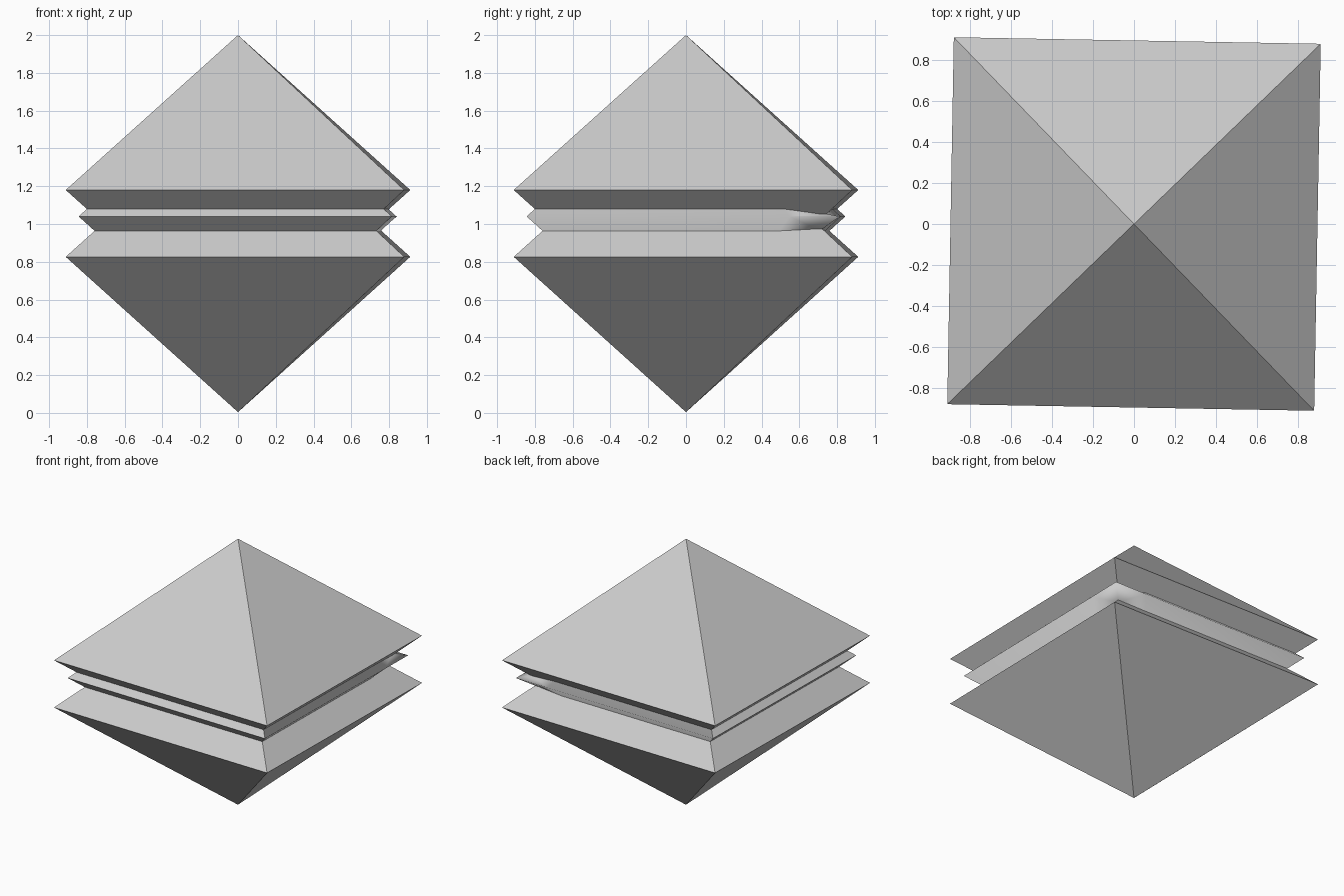
import bpy, bmesh
from mathutils import Vector

if "Cube" in bpy.data.objects:
    bpy.data.objects.remove(bpy.data.objects["Cube"])


def corners(s, z):
    # square slightly turned about z: (+,+), (-,+), (-,-), (+,-)
    a, b = 0.912 * s, 0.88 * s
    return [Vector(p) for p in ((a, b, z), (-b, a, z), (-a, -b, z), (b, -a, z))]


def make(name, verts, faces, smooth=()):
    bm = bmesh.new()
    vs = [bm.verts.new(v) for v in verts]
    for i, f in enumerate(faces):
        face = bm.faces.new([vs[k] for k in f])
        face.smooth = i in smooth
    bmesh.ops.recalc_face_normals(bm, faces=bm.faces[:])
    me = bpy.data.meshes.new(name)
    bm.to_mesh(me)
    bm.free()
    ob = bpy.data.objects.new(name, me)
    bpy.context.collection.objects.link(ob)
    return ob


def octahedron(name, s, z, h):
    verts = corners(s, z) + [(0, 0, z + h), (0, 0, z - h)]
    faces = [(i, (i + 1) % 4, t) for i in range(4) for t in (4, 5)]
    return make(name, verts, faces)


# Upper and lower interpenetrating crystals
octahedron("upper_crystal", 1.0, 1.18, 0.82)
octahedron("lower_crystal", 1.0, 0.826, 0.822)

# Middle crystal with one chipped back right corner
z, h = 1.04, 0.765
c = corners(0.925, z)
side_chip = c[3].lerp(c[0], 0.84)
back_chip = c[1].lerp(c[0], 0.84)
verts = c + [(0, 0, z + h), (0, 0, z - h), side_chip, back_chip,
             (0.76, 0.735, 1.055), (0.735, 0.71, 0.965)]
faces = []
for apex, dent in ((4, 8), (5, 9)):
    for crest, end in ((6, 3), (7, 1)):
        faces += [(end, crest, apex), (crest, dent, apex), (crest, 0, dent)]
chipped = range(len(faces))
faces += [(i, i + 1, t) for i in (1, 2) for t in (4, 5)]
make("middle_crystal", verts, faces, chipped)
